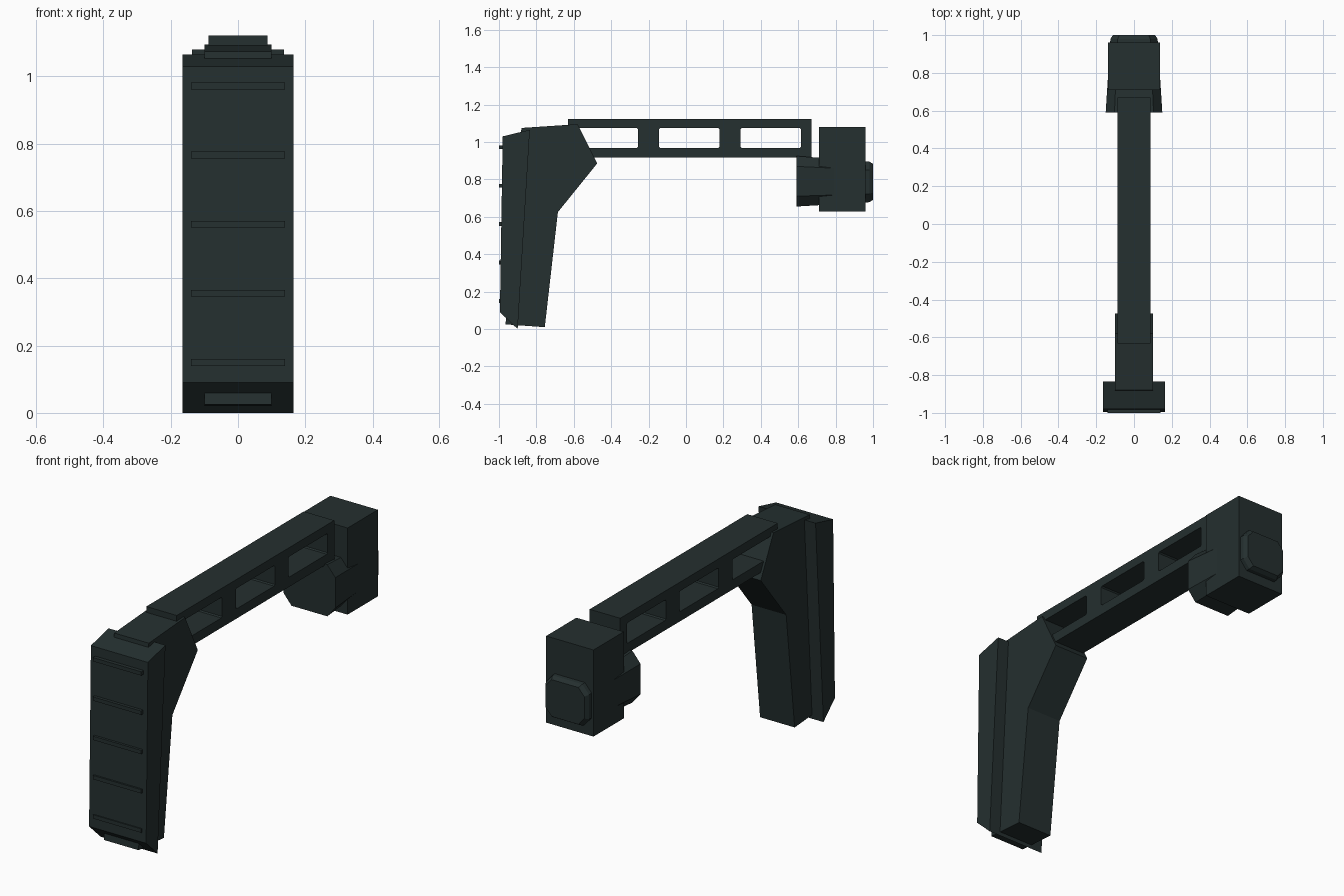
import bpy, bmesh

if "Cube" in bpy.data.objects:
    bpy.data.objects.remove(bpy.data.objects["Cube"])

polymer = bpy.data.materials.new("dark green grey")
polymer.diffuse_color = (0.018, 0.029, 0.029, 1)
polymer.use_nodes = True
polymer.node_tree.nodes["Principled BSDF"].inputs["Base Color"].default_value = polymer.diffuse_color


def finish(name, bm):
    bmesh.ops.recalc_face_normals(bm, faces=bm.faces)
    mesh = bpy.data.meshes.new(name)
    bm.to_mesh(mesh)
    bm.free()
    mesh.materials.append(polymer)
    obj = bpy.data.objects.new(name, mesh)
    bpy.context.collection.objects.link(obj)
    return obj


def side_profile(name, points, half):
    """Extrude a (y, z) outline across x from -half to half."""
    bm = bmesh.new()
    face = bm.faces.new([bm.verts.new((-half, y, z)) for y, z in points])
    new = bmesh.ops.extrude_face_region(bm, geom=[face])["geom"]
    bmesh.ops.translate(bm, vec=(2 * half, 0, 0),
                        verts=[v for v in new if isinstance(v, bmesh.types.BMVert)])
    return finish(name, bm)


def box(name, half, y0, y1, z0, z1):
    return side_profile(name, [(y0, z0), (y1, z0), (y1, z1), (y0, z1)], half)


def loft(name, sections):
    """Join octagonal sections (y, half width, z bottom, z top) along y."""
    bm = bmesh.new()
    rings = []
    for y, w, z0, z1 in sections:
        cx, cz = w * 0.69, (z1 - z0) * 0.205
        pts = [(-cx, z0), (cx, z0), (w, z0 + cz), (w, z1 - cz),
               (cx, z1), (-cx, z1), (-w, z1 - cz), (-w, z0 + cz)]
        rings.append([bm.verts.new((x, y, z)) for x, z in pts])
    for a, b in zip(rings, rings[1:]):
        for i in range(8):
            j = (i + 1) % 8
            bm.faces.new((a[i], a[j], b[j], b[i]))
    bm.faces.new(rings[0])
    bm.faces.new(rings[-1])
    return finish(name, bm)


# Shoulder pad with grip ribs
side_profile("shoulder_pad", [(-0.98, 1.03), (-0.835, 1.065), (-0.9, 0.0), (-0.995, 0.09)], 0.165)
for i in range(5):
    z = 0.15 + i * 0.2055
    box(f"pad_rib_{i + 1}", 0.14, -1.0, -0.96, z - 0.01, z + 0.01)

# Angled body behind the pad
side_profile("stock_body", [(-0.965, 0.025), (-0.755, 0.01), (-0.685, 0.625),
                            (-0.475, 0.885), (-0.58, 1.095), (-0.88, 1.075)], 0.1)

# Arm with three windows cut through it
arm = box("arm", 0.088, -0.632, 0.67, 0.917, 1.122)
cutters = []
for i in range(3):
    y0, y1, z0, z1, c = -0.58 + i * 0.436, -0.257 + i * 0.436, 0.968, 1.075, 0.006
    cutters.append(side_profile("window_cutter", [
        (y0 + c, z0), (y1 - c, z0), (y1, z0 + c), (y1, z1 - c),
        (y1 - c, z1), (y0 + c, z1), (y0, z1 - c), (y0, z0 + c)], 0.2))
for cutter in cutters:
    mod = arm.modifiers.new("window", 'BOOLEAN')
    mod.operation = 'DIFFERENCE'
    mod.solver = 'EXACT'
    mod.object = cutter
bpy.context.view_layer.objects.active = arm
for mod in list(arm.modifiers):
    bpy.ops.object.modifier_apply(modifier=mod.name)
for cutter in cutters:
    bpy.data.objects.remove(cutter)

# Hinge block and the tapered bolt passing through it
box("hinge_block", 0.137, 0.71, 0.96, 0.627, 1.08)
loft("hinge_bolt", [(0.59, 0.15, 0.655, 0.925), (0.98, 0.125, 0.678, 0.895),
                    (1.0, 0.112, 0.69, 0.883)])
